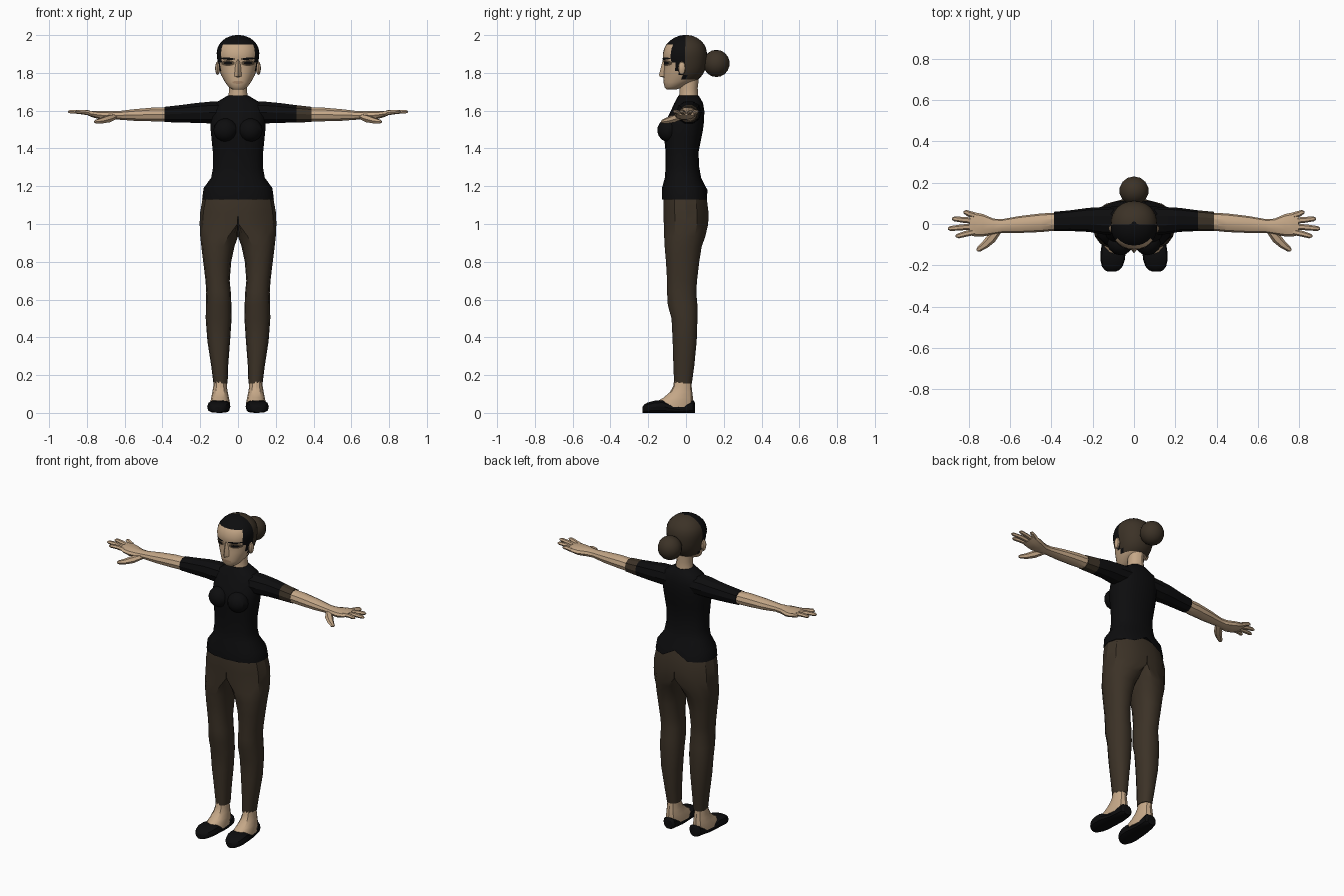
import bpy, bmesh, math
from mathutils import Vector, Matrix

if "Cube" in bpy.data.objects:
    bpy.data.objects.remove(bpy.data.objects["Cube"])


def material(name, r, g, b):
    m = bpy.data.materials.new(name)
    m.diffuse_color = (r, g, b, 1)
    m.use_nodes = True
    m.node_tree.nodes["Principled BSDF"].inputs["Base Color"].default_value = m.diffuse_color
    return m


SKIN = material("skin", 0.56, 0.39, 0.245)
BROWN = material("dark brown", 0.045, 0.032, 0.02)
BLACK = material("black", 0.004, 0.004, 0.0045)
SHADOW = material("eye brown", 0.10, 0.068, 0.04)
LIPS = material("lips", 0.40, 0.25, 0.15)


def finish(name, bm, mats, rule=None, angle=30):
    """Turn a bmesh into an object; rule(centre) gives the material index."""
    if rule:
        for f in bm.faces:
            f.material_index = rule(f.calc_center_median())
    me = bpy.data.meshes.new(name)
    bm.to_mesh(me)
    bm.free()
    ob = bpy.data.objects.new(name, me)
    bpy.context.collection.objects.link(ob)
    for m in mats:
        me.materials.append(m)
    bpy.context.view_layer.objects.active = ob
    ob.select_set(True)
    bpy.ops.object.shade_smooth_by_angle(angle=math.radians(angle))
    ob.select_set(False)
    return ob


def oval(n, a, b, e=2.0):
    """Superellipse points (u, v) with half sizes a and b."""
    pts = []
    for i in range(n):
        t = 2 * math.pi * i / n
        c, s = math.cos(t), math.sin(t)
        pts.append((a * math.copysign(abs(c) ** (2 / e), c),
                    b * math.copysign(abs(s) ** (2 / e), s)))
    return pts


def loft(rings):
    bm = bmesh.new()
    loops = [[bm.verts.new(p) for p in r] for r in rings]
    n = len(loops[0])
    for a, b in zip(loops, loops[1:]):
        for i in range(n):
            j = (i + 1) % n
            bm.faces.new((a[i], a[j], b[j], b[i]))
    bm.faces.new(loops[0][::-1])
    bm.faces.new(loops[-1])
    bmesh.ops.recalc_face_normals(bm, faces=bm.faces[:])
    return bm


def upright(rows, n, e=2.0, xc=0.0):
    """Rings stacked in z from rows (z, half width, y front, y back)."""
    return [[(xc + u, (f + b) / 2 + v, z) for u, v in oval(n, w, (b - f) / 2, e)]
            for z, w, f, b in rows]


def ball(name, pos, size, mat, seg=12, rot=0):
    bm = bmesh.new()
    bmesh.ops.create_uvsphere(bm, u_segments=seg, v_segments=seg * 2 // 3, radius=1)
    bm.transform(Matrix.Translation(pos) @ Matrix.Rotation(rot, 4, 'X') @ Matrix.Diagonal((*size, 1)))
    return finish(name, bm, [mat])


def tube(name, path, mat, n=6):
    """Tapered limb through path points (x, y, z, radius)."""
    rings = []
    pts = [Vector(p[:3]) for p in path]
    for i, p in enumerate(pts):
        d = (pts[min(i + 1, len(pts) - 1)] - pts[max(i - 1, 0)]).normalized()
        side = d.cross(Vector((0, 0, 1))).normalized()
        up = side.cross(d)
        rings.append([p + side * u + up * v for u, v in oval(n, path[i][3], path[i][3] * .85)])
    return finish(name, loft(rings), [mat])


# Shirt body, with a small notch at the back of the hem
rings = upright([(1.13, .19, -.128, .118), (1.19, .182, -.127, .108), (1.245, .142, -.112, .08),
                 (1.30, .132, -.108, .07), (1.38, .133, -.108, .066), (1.45, .14, -.115, .08),
                 (1.50, .145, -.118, .09), (1.55, .145, -.105, .096), (1.60, .14, -.08, .097),
                 (1.64, .122, -.062, .09), (1.662, .085, -.05, .078), (1.68, .054, -.04, .066)], 16, 2.4)
x, y, z = rings[0][4]
rings[0][4] = (x, y - .004, z + .05)
finish("shirt_body", loft(rings), [BLACK], angle=40)
for s in (1, -1):
    ball("shirt_bust", (s * .066, -.092, 1.497), (.064, .06, .062), BLACK, rot=-.25)

# Trousers: one half, flat at the middle above the crotch, then mirrored
legs = [(.155, .055, .130, -.064, .032, 0), (.25, .052, .142, -.068, .045, 0), (.38, .042, .162, -.072, .058, 0),
        (.50, .034, .171, -.078, .062, 0), (.57, .035, .17, -.098, .062, 0), (.64, .038, .168, -.102, .056, 0),
        (.70, .044, .172, -.102, .06, 0), (.80, .036, .184, -.108, .072, 0), (.88, .02, .194, -.115, .085, .05),
        (.935, 0, .20, -.118, .105, .3), (1.0, 0, .203, -.12, .12, .95), (1.06, 0, .201, -.123, .122, 1),
        (1.13, 0, .188, -.122, .113, 1), (1.19, 0, .172, -.115, .098, 1)]
rings = []
for z, x0, x1, f, b, k in legs:
    ring = []
    for u, v in oval(14, 1, 1, 2.3):
        px = (1 - k) * (x0 + (x1 - x0) * (u + 1) / 2) + k * x1 * max(u, 0)
        ring.append((px, (f + b) / 2 + v * (b - f) / 2, z))
    rings.append(ring)
bm = loft(rings)
inner = [f for f in bm.faces if all(abs(v.co.x) < 1e-4 for v in f.verts)]
bmesh.ops.delete(bm, geom=inner, context='FACES')
pants = finish("trousers", bm, [BROWN])
mod = pants.modifiers.new("mirror", 'MIRROR')
mod.use_clip = True

# Sleeves, arms, hands, feet and shoes on both sides
sleeve = [(.07, 1.592, .058, .015, .07), (.15, 1.590, .06, .016, .066), (.22, 1.588, .055, .02, .058),
          (.31, 1.583, .048, .016, .05), (.388, 1.580, .042, .012, .047)]
arm = [(.37, 1.580, .038, .012, .043), (.45, 1.580, .038, .006, .045), (.55, 1.577, .032, -.002, .041),
       (.64, 1.575, .023, -.01, .033), (.68, 1.574, .024, -.012, .038), (.73, 1.576, .023, -.006, .054),
       (.77, 1.582, .018, -.002, .058), (.795, 1.586, .012, 0, .054)]
fingers = [((.775, .043), (.825, .057)), ((.78, .016), (.88, .025)),
           ((.78, -.012), (.9, -.022)), ((.77, -.038), (.862, -.058))]
shoe = [(.047, .026, .055), (.038, .04, .068), (0, .046, .05), (-.04, .05, .036), (-.09, .056, .052),
        (-.125, .06, .068), (-.17, .06, .064), (-.205, .05, .054), (-.222, .036, .044), (-.23, .02, .032)]
for s in (1, -1):
    def across(rows):
        return [[(s * x, yc + u, zc + v) for u, v in oval(10, ry, rz, 2.2)] for x, zc, rz, yc, ry in rows]
    finish("sleeve", loft(across(sleeve)), [BLACK, BROWN], lambda c: int(c.x > .312))
    finish("arm_and_palm", loft(across(arm)), [SKIN])
    for (ax, ay), (bx, by) in fingers:
        mx, my = (ax + bx) / 2, (ay + by) / 2
        tube("finger", [(s * ax, ay, 1.585, .015), (s * mx, my, 1.593, .014),
                        (s * (bx - .012), by, 1.595, .012), (s * bx, by, 1.594, .005)], SKIN)
    tube("thumb", [(s * .655, -.028, 1.568, .018), (s * .69, -.07, 1.556, .024), (s * .72, -.1, 1.547, .019),
                   (s * .75, -.122, 1.542, .013), (s * .76, -.128, 1.541, .006)], SKIN)
    # Ankle and instep
    finish("foot", loft(upright([(.03, .053, -.19, .036), (.055, .052, -.165, .038), (.08, .047, -.12, .037),
                                 (.11, .041, -.085, .033), (.14, .036, -.068, .03), (.19, .035, -.06, .028)],
                                12, 2.2, s * .095)), [SKIN])
    # Low slip-on shoe, splayed a little outward at the toe
    rings = []
    for y, w, h in shoe:
        xc = s * (.093 - .06 * y)
        rings.append([(xc + u, y, max(0, h / 2 + v)) for u, v in oval(12, w, h / 2, 2.8)])
    finish("shoe", loft(rings), [BLACK])

# Neck
finish("neck", loft(upright([(1.64, .06, -.04, .068), (1.68, .05, -.036, .064), (1.72, .047, -.034, .062),
                             (1.79, .05, -.03, .07)], 12)), [SKIN])


# Head with painted hair regions: dark band in front, brown behind
def hair(c):
    edge = -.074 if c.z > 1.86 else -.074 + (1.86 - c.z) * .5
    if c.z < 1.758 or (c.y < edge and c.z < 1.948):
        return 0
    return 1 if c.y < 0 else 2


profile = [(1.712, .03, -.102, -.05), (1.725, .05, -.114, -.02), (1.75, .068, -.118, .035), (1.765, .077, -.119, .065),
           (1.79, .09, -.118, .088), (1.81, .097, -.117, .098), (1.83, .102, -.116, .105), (1.855, .107, -.117, .109),
           (1.88, .111, -.123, .111), (1.905, .113, -.122, .111), (1.93, .109, -.115, .106), (1.95, .1, -.104, .097),
           (1.97, .083, -.085, .08), (1.985, .063, -.064, .06), (1.996, .035, -.037, .034), (2.0, .012, -.014, .012)]
head = finish("head", loft(upright(profile, 28, 2.15)), [SKIN, BLACK, BROWN], hair, 40)
ball("hair_bun", (0, .161, 1.85), (.072, .07, .072), BROWN, 14)
for s in (1, -1):
    ball("ear", (s * .108, -.022, 1.825), (.014, .02, .036), SKIN, 10)

# Nose
bm = bmesh.new()
for p in [(0, -.122, 1.872), (0, -.143, 1.79), (0, -.138, 1.779), (.021, -.114, 1.782), (-.021, -.114, 1.782),
          (.012, -.112, 1.865), (-.012, -.112, 1.865), (0, -.105, 1.774)]:
    bm.verts.new(p)
bmesh.ops.convex_hull(bm, input=bm.verts[:])
finish("nose", bm, [SKIN])


# Thin face details wrapped onto the head
def plate(name, x, z, w, h, tilt, mat, lift):
    bm = bmesh.new()
    bmesh.ops.create_grid(bm, x_segments=6, y_segments=2, size=1)
    for v in bm.verts:
        u, t = v.co.x, v.co.y
        v.co = (x + u * w, -.16, z + t * h * (1 - .6 * u * u) + tilt * u)
    bmesh.ops.recalc_face_normals(bm, faces=bm.faces[:])
    if bm.faces[0:1][0].normal.y > 0:
        bmesh.ops.reverse_faces(bm, faces=bm.faces[:])
    ob = finish(name, bm, [mat])
    wrap = ob.modifiers.new("wrap", 'SHRINKWRAP')
    wrap.target = head
    wrap.wrap_method = 'PROJECT'
    wrap.use_project_y = True
    wrap.offset = lift


for s in (1, -1):
    plate("eye_socket", s * .053, 1.852, .034, .016, 0, SHADOW, .002)
    plate("eye", s * .053, 1.852, .022, .008, 0, BLACK, .004)
    plate("eyebrow", s * .053, 1.875, .036, .006, s * .002, BLACK, .004)
plate("mouth", 0, 1.75, .03, .008, 0, LIPS, .002)
